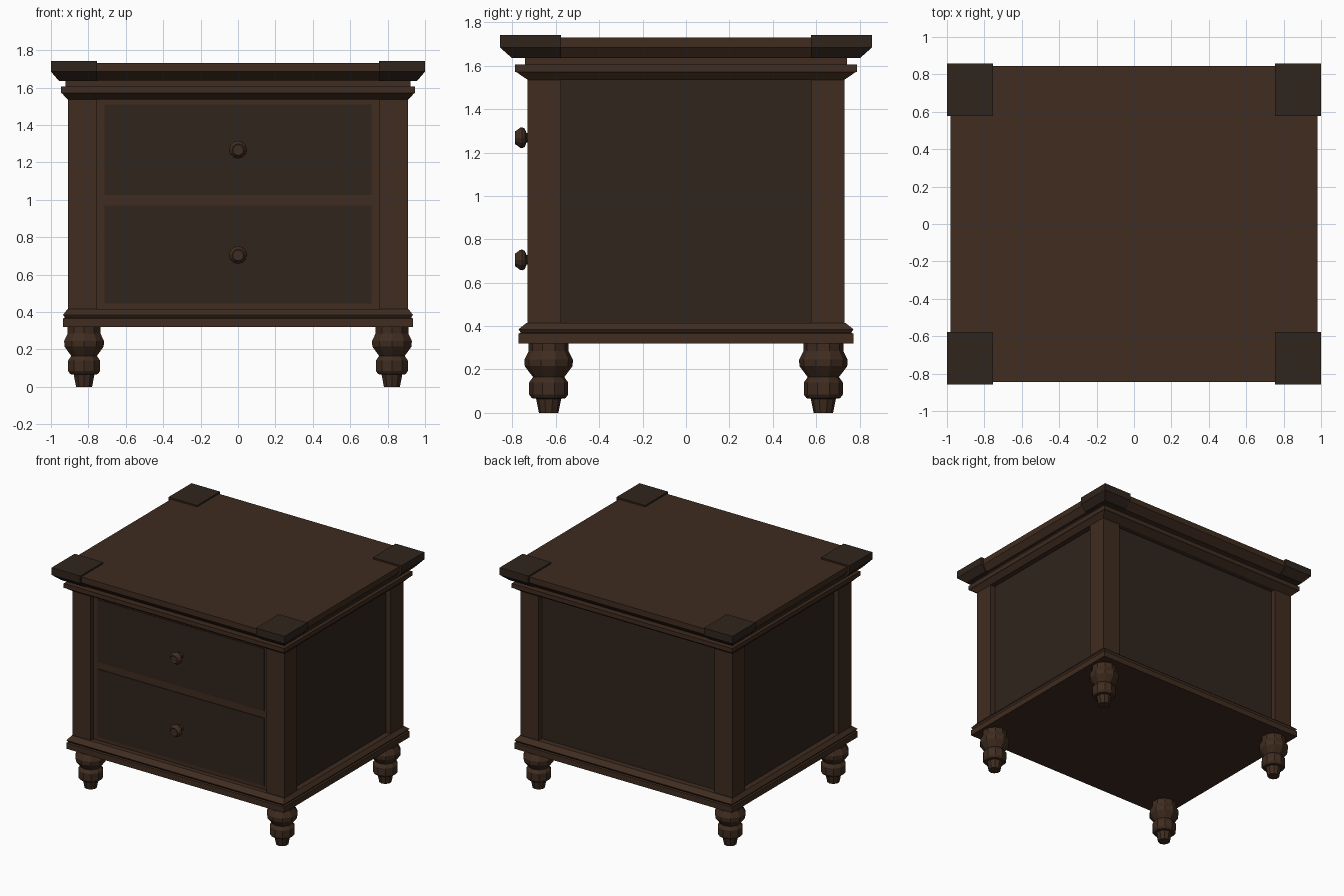
import bpy, bmesh, math
from mathutils import Matrix

if "Cube" in bpy.data.objects:
    bpy.data.objects.remove(bpy.data.objects["Cube"])


def material(name, color):
    m = bpy.data.materials.new(name)
    m.diffuse_color = (*color, 1)
    m.use_nodes = True
    m.node_tree.nodes["Principled BSDF"].inputs["Base Color"].default_value = m.diffuse_color
    return m


WOOD = material("wood", (0.050, 0.025, 0.014))
DARK = material("dark_wood", (0.030, 0.018, 0.012))


def finish(name, bm, mat):
    bmesh.ops.recalc_face_normals(bm, faces=bm.faces)
    me = bpy.data.meshes.new(name)
    bm.to_mesh(me)
    bm.free()
    me.materials.append(mat)
    ob = bpy.data.objects.new(name, me)
    bpy.context.collection.objects.link(ob)
    return ob


def skin(name, rings, mat, matrix=Matrix()):
    """Join equal-sized rings of points into a closed solid."""
    bm = bmesh.new()
    loops = [[bm.verts.new(matrix @ Matrix.Translation(p).to_translation()) for p in r] for r in rings]
    n = len(loops[0])
    for a, b in zip(loops, loops[1:]):
        for i in range(n):
            j = (i + 1) % n
            bm.faces.new((a[i], a[j], b[j], b[i]))
    bm.faces.new(loops[0])
    bm.faces.new(loops[-1])
    return finish(name, bm, mat)


def stack(name, layers, mat):
    """Moulding from rectangles (x0, x1, y0, y1, z)."""
    return skin(name, [[(a, c, z), (b, c, z), (b, d, z), (a, d, z)]
                       for a, b, c, d, z in layers], mat)


def moulding(name, layers, mat):
    """Centred moulding from (half x, half y, z)."""
    return stack(name, [(-x, x, -y, y, z) for x, y, z in layers], mat)


def box(name, x0, x1, y0, y1, z0, z1, mat):
    return stack(name, [(x0, x1, y0, y1, z0), (x0, x1, y0, y1, z1)], mat)


def turned(name, profile, sides, mat, matrix):
    rings = []
    for r, z in profile:
        rings.append([(r * math.sin(2 * math.pi * i / sides),
                       r * math.cos(2 * math.pi * i / sides), z) for i in range(sides)])
    return skin(name, rings, mat, matrix)


# Base and top mouldings
moulding("base_moulding", [(0.935, 0.772, 0.32), (0.935, 0.772, 0.365), (0.925, 0.762, 0.37),
                           (0.935, 0.772, 0.385), (0.912, 0.735, 0.415)], WOOD)
moulding("upper_moulding", [(0.91, 0.73, 1.535), (0.94, 0.778, 1.568), (0.947, 0.787, 1.572),
                            (0.947, 0.787, 1.606), (0.922, 0.742, 1.606), (0.922, 0.742, 1.64)], WOOD)
moulding("table_top", [(0.945, 0.79, 1.637), (0.98, 0.845, 1.685), (0.98, 0.845, 1.73)], WOOD)

# Recessed panels and front frame
box("side_and_back_panels", -0.87, 0.87, -0.66, 0.69, 0.40, 1.55, DARK)
box("front_frame", -0.77, 0.77, -0.697, -0.65, 0.40, 1.55, WOOD)

# Drawers with turned knobs
knob = [(0.022, -0.01), (0.022, 0.035), (0.042, 0.043), (0.048, 0.055),
        (0.046, 0.065), (0.034, 0.080), (0.030, 0.087), (0.022, 0.083)]
for label, z0, z1, zk in (("upper", 1.025, 1.51, 1.268), ("lower", 0.445, 0.97, 0.705)):
    box(label + "_drawer", -0.715, 0.715, -0.702, -0.65, z0, z1, DARK)
    turned(label + "_knob", knob, 12, WOOD,
           Matrix.Translation((0, -0.70, zk)) @ Matrix.Rotation(math.pi / 2, 4, 'X'))

# Corner posts, top corner caps and turned feet
foot = [(0.045, 0), (0.058, 0.065), (0.078, 0.068), (0.09, 0.085), (0.09, 0.14), (0.072, 0.165),
        (0.11, 0.215), (0.112, 0.245), (0.092, 0.285), (0.092, 0.325)]
for sx, xn in ((-1, "left"), (1, "right")):
    for sy, yn in ((-1, "front"), (1, "back")):
        tag = f"{yn}_{xn}"
        box(tag + "_post", sx * 0.755, sx * 0.91, sy * 0.575, sy * 0.73, 0.40, 1.55, WOOD)
        stack(tag + "_corner_cap",
              [(sx * 0.755, sx * x, sy * 0.577, sy * y, z) for x, y, z in
               ((0.957, 0.802, 1.635), (1.0, 0.858, 1.685), (1.0, 0.858, 1.742))], DARK)
        turned(tag + "_foot", foot, 10, WOOD, Matrix.Translation((sx * 0.823, sy * 0.633, 0)))
